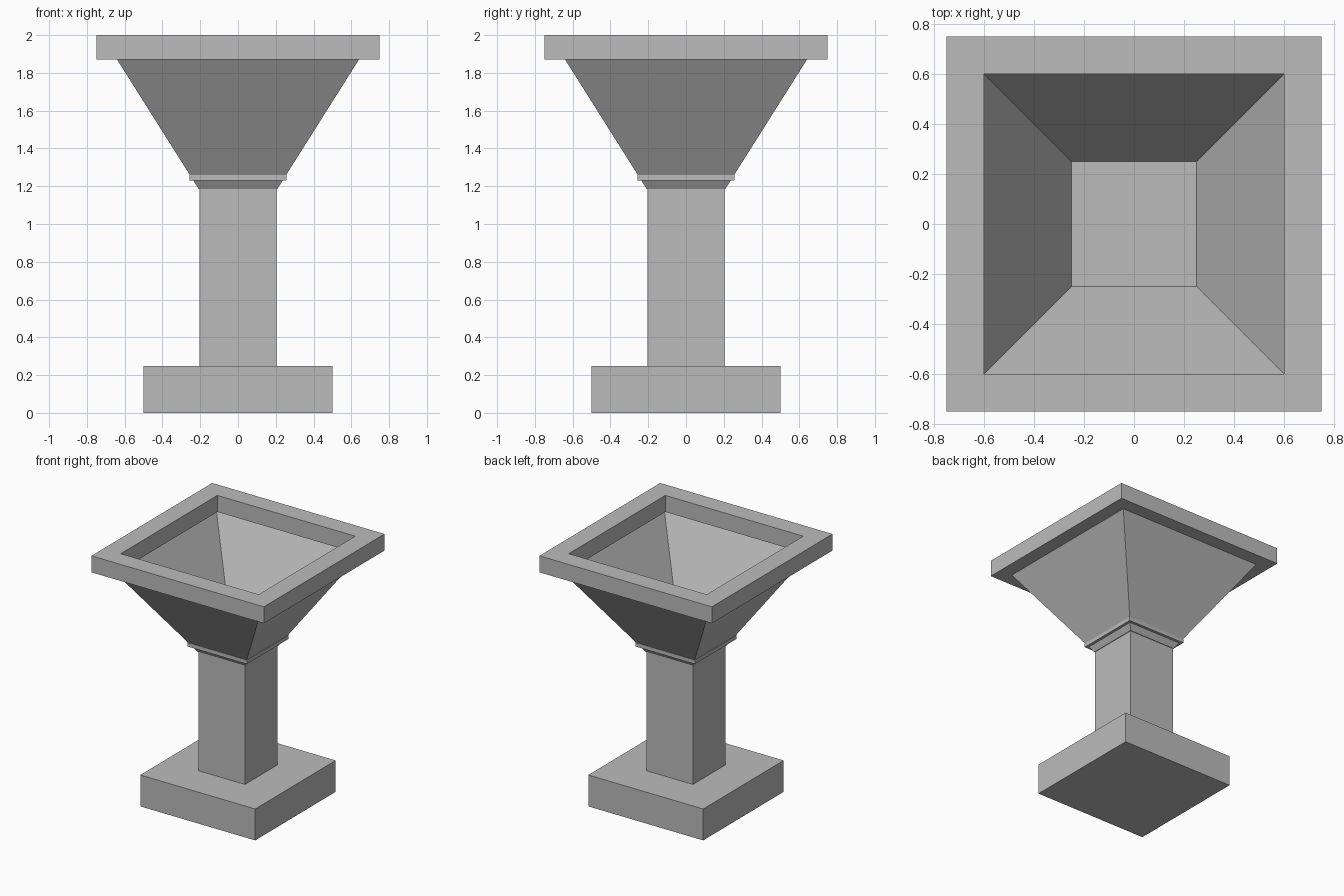
import bpy
import bmesh

cube = bpy.data.objects.get("Cube")
if cube:
    bpy.data.objects.remove(cube, do_unlink=True)

# Single stone colour
stone = bpy.data.materials.new("stone_grey")
stone.use_nodes = True
colour = (0.5, 0.5, 0.5, 1)
stone.diffuse_color = colour
stone.node_tree.nodes["Principled BSDF"].inputs["Base Color"].default_value = colour


def square_part(name, profile, hollow=False):
    """Sweep (half width, height) points round a square.
    Hollow parts close the profile on itself; solid parts get flat caps."""
    bm = bmesh.new()
    corners = [(-1, -1), (1, -1), (1, 1), (-1, 1)]
    rings = [[bm.verts.new((x * r, y * r, z)) for x, y in corners]
             for r, z in profile]
    pairs = list(zip(rings, rings[1:]))
    if hollow:
        pairs.append((rings[-1], rings[0]))
    else:
        bm.faces.new(rings[0])
        bm.faces.new(rings[-1])
    for low, high in pairs:
        for i in range(4):
            j = (i + 1) % 4
            bm.faces.new((low[i], low[j], high[j], high[i]))
    bmesh.ops.recalc_face_normals(bm, faces=bm.faces)
    mesh = bpy.data.meshes.new(name)
    bm.to_mesh(mesh)
    bm.free()
    mesh.materials.append(stone)
    obj = bpy.data.objects.new(name, mesh)
    bpy.context.collection.objects.link(obj)
    return obj


def square_ring(name, inner, outer, bottom, top):
    return square_part(name, [(inner, bottom), (outer, bottom),
                              (outer, top), (inner, top)], hollow=True)


# Foot and post
square_part("base", [(0.5, 0), (0.5, 0.247)])
square_part("post", [(0.203, 0.247), (0.203, 1.26)])

# Thin flared bowl, running down through the collar to the post
square_part("bowl", [(0.203, 1.185), (0.208, 1.185), (0.64, 1.87), (0.635, 1.87)],
            hollow=True)

# Collar at the throat and the heavy rim
square_ring("collar", 0.203, 0.258, 1.23, 1.26)
square_ring("rim", 0.6, 0.75, 1.87, 2.0)
